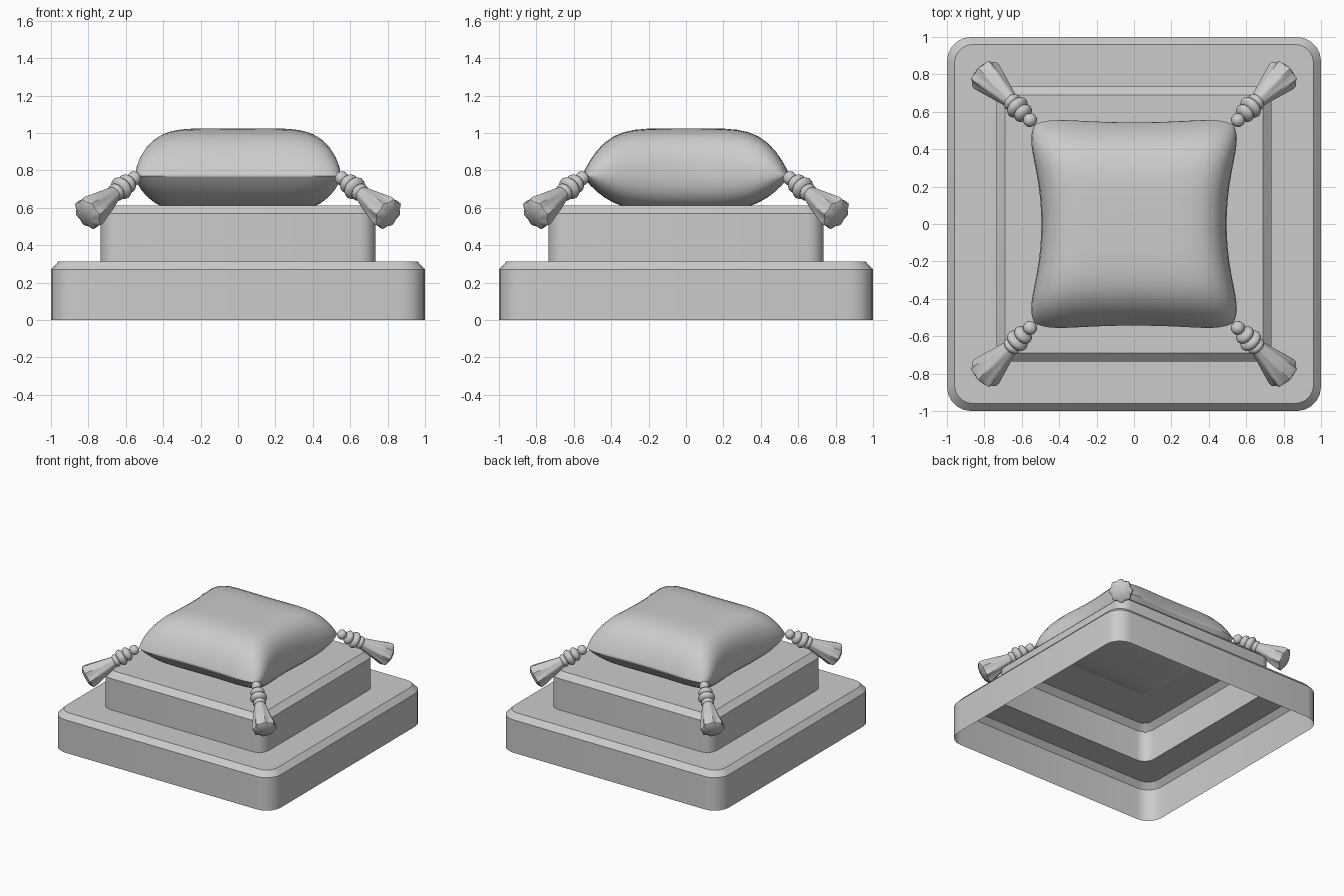
import bpy, bmesh, math
from mathutils import Vector, Matrix

if "Cube" in bpy.data.objects:
    bpy.data.objects.remove(bpy.data.objects["Cube"])


def finish(name, bm, angle):
    bmesh.ops.recalc_face_normals(bm, faces=bm.faces)
    me = bpy.data.meshes.new(name)
    bm.to_mesh(me)
    bm.free()
    ob = bpy.data.objects.new(name, me)
    bpy.context.collection.objects.link(ob)
    bpy.ops.object.select_all(action='DESELECT')
    bpy.context.view_layer.objects.active = ob
    ob.select_set(True)
    bpy.ops.object.shade_smooth_by_angle(angle=math.radians(angle))
    return ob


def bridge(bm, a, b):
    n = len(a)
    for i in range(n):
        bm.faces.new((a[i], a[(i + 1) % n], b[(i + 1) % n], b[i]))


def rounded_square(bm, half, z, r, seg=5):
    ring = []
    for q in range(4):
        c = Vector((half - r, half - r, 0))
        rot = Matrix.Rotation(q * math.pi / 2, 3, 'Z')
        for i in range(seg + 1):
            a = math.pi / 2 * i / seg
            p = rot @ (c + Vector((r * math.cos(a), r * math.sin(a), 0)))
            ring.append(bm.verts.new((p.x, p.y, z)))
    return ring


# Stepped plinth: one open-bottomed shell with chamfered tiers
bm = bmesh.new()
levels = [(1.0, 0, .13), (1.0, .27, .13), (.96, .313, .10),
          (.735, .313, .09), (.735, .57, .09), (.69, .613, .06)]
rings = [rounded_square(bm, *lv) for lv in levels]
for a, b in zip(rings, rings[1:]):
    bridge(bm, a, b)
bm.faces.new(rings[-1])
finish("stepped_plinth", bm, 25)

# Cushion: two puffed grids meeting at the seam, sides pinched inward
bm = bmesh.new()
N = 24
SEAM = .77
for sign in (1, -1):
    grid = []
    for j in range(N + 1):
        v = math.sin(math.pi / 2 * (2 * j / N - 1))
        row = []
        for i in range(N + 1):
            u = math.sin(math.pi / 2 * (2 * i / N - 1))
            x = u * (.495 + .10 * v**2 - .065 * v**8)
            y = v * (.543 + .03 * u**2 - .043 * u**8)
            fu = max(0, 1 - u**6) ** .45
            if sign > 0:
                h = .255 * fu * max(0, 1 - abs(v)**5) ** .95
            else:
                h = -.19 * fu * max(0, 1 - v**4)
            row.append(bm.verts.new((x, y, SEAM + h)))
        grid.append(row)
    for j in range(N):
        for i in range(N):
            bm.faces.new((grid[j][i], grid[j][i + 1],
                          grid[j + 1][i + 1], grid[j + 1][i]))
bmesh.ops.remove_doubles(bm, verts=bm.verts, dist=1e-5)
finish("cushion", bm, 60)

# Corner tassels: beads strung down the diagonal, ending in a fluted skirt
axis = Vector((.27, .27, -.21)).normalized()
place = Matrix.Translation((.54, .54, .77)) @ axis.to_track_quat('Z', 'Y').to_matrix().to_4x4()
beads = [(.025, .038, .036), (.085, .054, .034), (.135, .064, .036), (.18, .050, .03)]
skirt = [(.18, .036, 0), (.22, .046, .03), (.31, .066, .06),
         (.40, .086, .08), (.425, .084, .08), (.443, .055, .05)]
for k, corner in enumerate(("back_right", "back_left", "front_left", "front_right")):
    turn = Matrix.Rotation(k * math.pi / 2, 4, 'Z') @ place
    bm = bmesh.new()
    for s, r, half in beads:
        bmesh.ops.create_uvsphere(
            bm, u_segments=16, v_segments=10, radius=1,
            matrix=Matrix.Translation((0, 0, s)) @ Matrix.Diagonal((r, r, half, 1)))
    rings = []
    for s, r, flute in skirt:
        ring = []
        for i in range(32):
            a = 2 * math.pi * i / 32
            rr = r * (1 + flute * math.cos(8 * a))
            ring.append(bm.verts.new((rr * math.cos(a), rr * math.sin(a), s)))
        rings.append(ring)
    for a, b in zip(rings, rings[1:]):
        bridge(bm, a, b)
    bm.faces.new(rings[0])
    bm.faces.new(rings[-1])
    bm.transform(turn)
    finish("tassel_" + corner, bm, 40)
